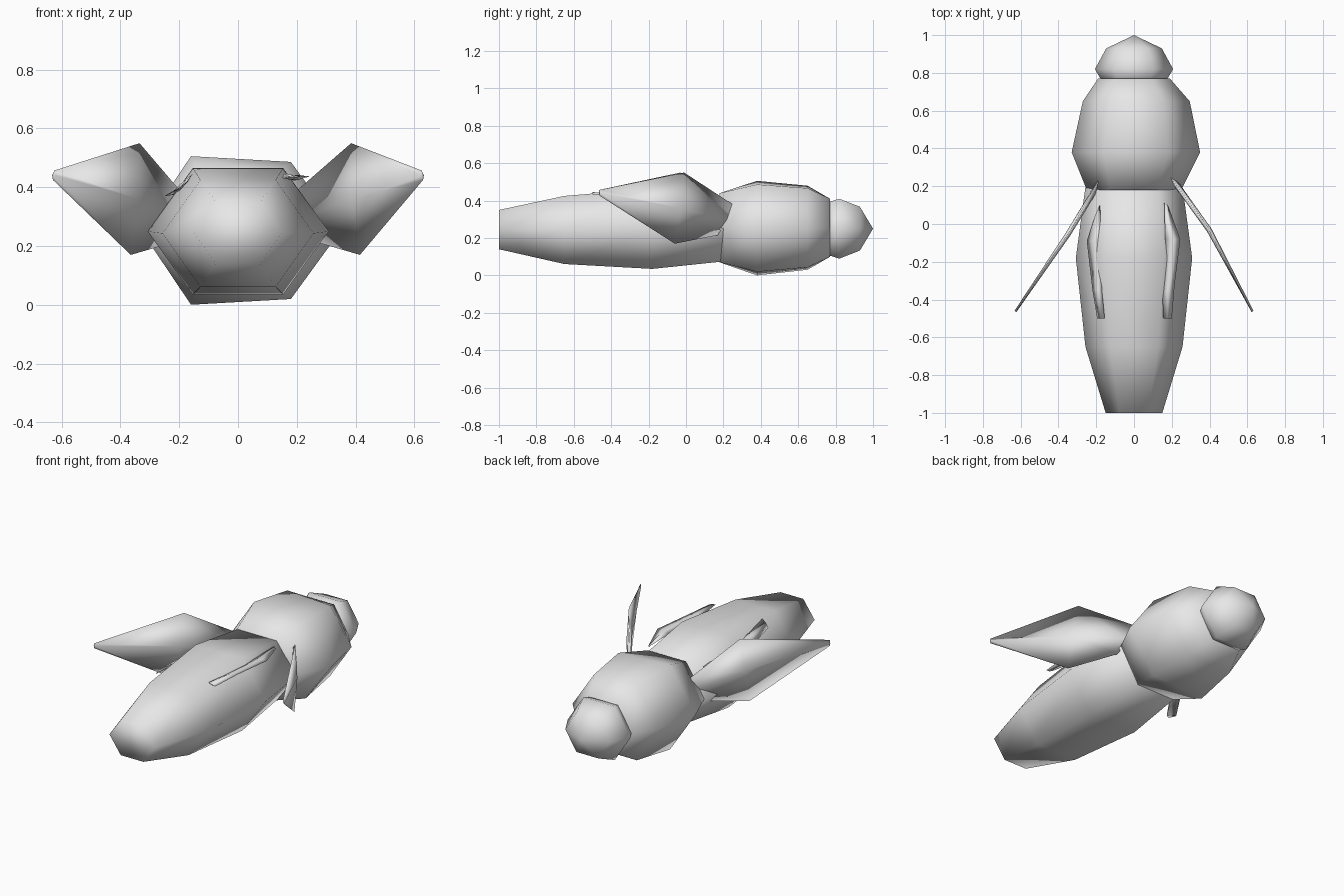
import bpy, bmesh, math
from mathutils import Vector

cube = bpy.data.objects.get("Cube")
if cube:
    bpy.data.objects.remove(cube, do_unlink=True)

grey = bpy.data.materials.new("pale_grey")
grey.use_nodes = True
grey.diffuse_color = (0.8, 0.8, 0.8, 1)
grey.node_tree.nodes["Principled BSDF"].inputs["Base Color"].default_value = (0.8, 0.8, 0.8, 1)


def loft(name, rings):
    """Skin a list of equal rings; a single-point ring becomes an apex."""
    bm = bmesh.new()
    loops = [[bm.verts.new(p) for p in ring] for ring in rings]
    for a, b in zip(loops, loops[1:]):
        n = len(a)
        for i in range(n):
            j = (i + 1) % n
            if len(b) == 1:
                bm.faces.new((a[i], a[j], b[0]))
            else:
                bm.faces.new((a[i], a[j], b[j], b[i]))
    for end in (loops[0], loops[-1]):
        if len(end) > 2:
            bm.faces.new(end)
    bmesh.ops.recalc_face_normals(bm, faces=bm.faces)
    for f in bm.faces:
        f.smooth = True
    mesh = bpy.data.meshes.new(name)
    bm.to_mesh(mesh)
    bm.free()
    mesh.materials.append(grey)
    obj = bpy.data.objects.new(name, mesh)
    bpy.context.collection.objects.link(obj)
    return obj


def hexagon(y, half_width, half_height, x=0, z=0.25, taper=0.0):
    """Six-sided body section, flat on top and bottom."""
    ring = []
    for i in range(6):
        a = i * math.pi / 3
        c = math.cos(a)
        h = half_height * (1 - taper * c) * math.sin(a) / math.sin(math.pi / 3)
        ring.append((x + half_width * c, y, z + h))
    return ring


def blade(name, sections):
    """Thin wing: each section is upper edge, lower edge, half thickness."""
    rings = []
    (u0, l0, _), (u1, l1, _) = sections[0], sections[-1]
    span = (Vector(u1) + Vector(l1)) - (Vector(u0) + Vector(l0))
    chord = Vector(sections[1][0]) - Vector(sections[1][1])
    normal = span.cross(chord).normalized()
    for upper, lower, thick in sections:
        u, l = Vector(upper), Vector(lower)
        m = (u + l) / 2
        rings.append([u, m + normal * thick, l, m - normal * thick])
    return loft(name, rings)


# Body
loft("abdomen", [hexagon(-1, 0.15, 0.105, z=0.245), hexagon(-0.65, 0.257, 0.182, z=0.243),
                 hexagon(-0.18, 0.308, 0.215), hexagon(0.25, 0.25, 0.17)])
loft("thorax", [hexagon(0.18, 0.25, 0.185, z=0.255), hexagon(0.38, 0.34, 0.243, 0.01, 0.253, 0.08),
                hexagon(0.65, 0.283, 0.218, 0.012, 0.255, 0.06), hexagon(0.77, 0.19, 0.155, z=0.255)])
loft("head", [hexagon(0.74, 0.16, 0.135), hexagon(0.82, 0.207, 0.16),
              hexagon(0.93, 0.147, 0.117), [(0, 1, 0.25)]])

# Large raised wings, the left one set slightly further out
for side, name, dx, dy in ((1, "left_wing", 0, 0), (-1, "right_wing", -0.05, -0.02)):
    blade(name, [
        ((side * 0.19, 0.25 + dy, 0.38), (side * (0.26 + dx), 0.17 + dy, 0.215), 0.015),
        ((side * (0.385 + dx), -0.01 + dy, 0.55), (side * (0.415 + dx), -0.06 + dy, 0.17), 0.014),
        ((side * 0.625, -0.465, 0.457), (side * 0.63, -0.46, 0.425), 0.006)])

# Small folded wings lying along the abdomen
blade("left_small_wing", [
    ((0.16, 0.11, 0.43), (0.18, 0.10, 0.42), 0.006),
    ((0.165, -0.08, 0.43), (0.245, -0.08, 0.437), 0.008),
    ((0.15, -0.37, 0.43), (0.215, -0.32, 0.437), 0.008),
    ((0.155, -0.5, 0.445), (0.2, -0.5, 0.433), 0.005)])
blade("right_small_wing", [
    ((-0.18, 0.1, 0.39), (-0.215, 0.02, 0.375), 0.006),
    ((-0.17, -0.09, 0.40), (-0.25, -0.09, 0.37), 0.008),
    ((-0.17, -0.35, 0.42), (-0.22, -0.35, 0.385), 0.008),
    ((-0.155, -0.5, 0.445), (-0.195, -0.5, 0.40), 0.005)])
